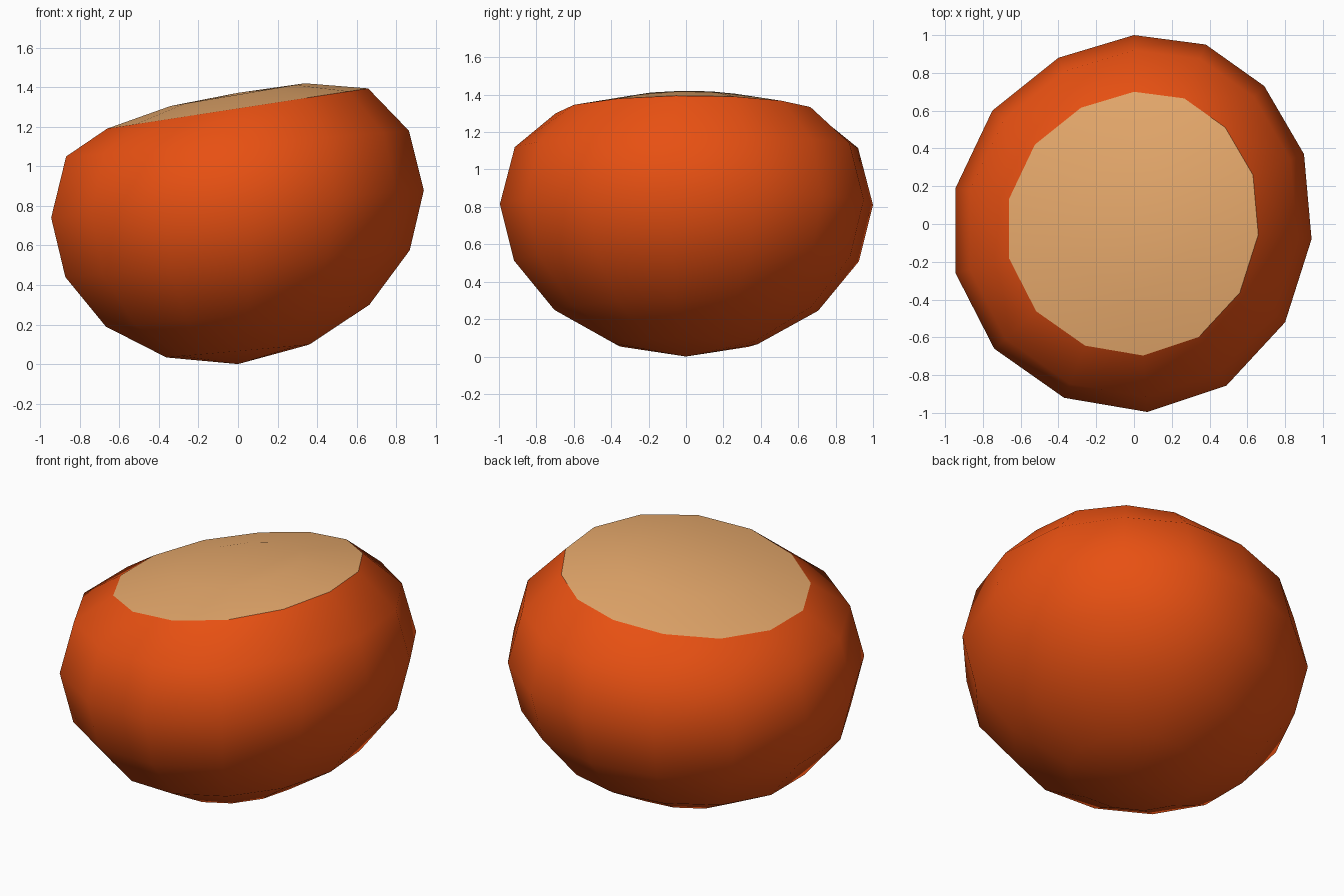
import bpy, bmesh

if "Cube" in bpy.data.objects:
    bpy.data.objects.remove(bpy.data.objects["Cube"])

# Slightly irregular 14-sided outline of the widest ring
OUTLINE = [(0, 1), (-.40, .88), (-.75, .60), (-.945, .19), (-.945, -.26), (-.74, -.66), (-.37, -.92),
           (.07, -.995), (.49, -.855), (.80, -.52), (.94, -.08), (.90, .37), (.69, .73), (.38, .95)]


def material(name, color):
    m = bpy.data.materials.new(name)
    m.diffuse_color = (*color, 1)
    m.use_nodes = True
    m.node_tree.nodes["Principled BSDF"].inputs["Base Color"].default_value = m.diffuse_color
    return m


def lathe(name, rings, mat, bottom=None, top=None):
    """Stack scaled outlines: (scale, height, slope along x), with optional pole points."""
    bm = bmesh.new()
    n = len(OUTLINE)
    loops = [[bm.verts.new((x * s, y * s, h + k * x * s)) for x, y in OUTLINE] for s, h, k in rings]
    for a, b in zip(loops, loops[1:]):
        for i in range(n):
            j = (i + 1) % n
            bm.faces.new((a[i], a[j], b[j], b[i]))
    for pole, loop in ((bottom, loops[0]), (top, loops[-1])):
        if pole is not None:
            p = bm.verts.new((0, 0, pole))
            for i in range(n):
                bm.faces.new((loop[i], loop[(i + 1) % n], p))
    bm.normal_update()
    bmesh.ops.recalc_face_normals(bm, faces=bm.faces)
    # an open shell may be flipped: make the widest faces point outward
    if sum(f.normal.dot(f.calc_center_median()) for f in bm.faces) < 0:
        bmesh.ops.reverse_faces(bm, faces=bm.faces)
    for f in bm.faces:
        f.smooth = True
    me = bpy.data.meshes.new(name)
    bm.to_mesh(me)
    bm.free()
    me.materials.append(mat)
    ob = bpy.data.objects.new(name, me)
    bpy.context.collection.objects.link(ob)
    return ob


RIM = (.70, 1.293, .154)

# Round shell, gently leaning, open at the rim
lathe("shell", [(.383, .066, .09), (.707, .245, .083), (.924, .508, .078), (1, .81, .074),
                (.92, 1.115, .075), RIM],
      material("orange_shell", (.80, .08, .006)), bottom=0)

# Low domed pale patch closing the top
lathe("top_patch", [RIM, (.36, 1.363, .169)],
      material("pale_patch", (.80, .40, .15)), top=1.372)
